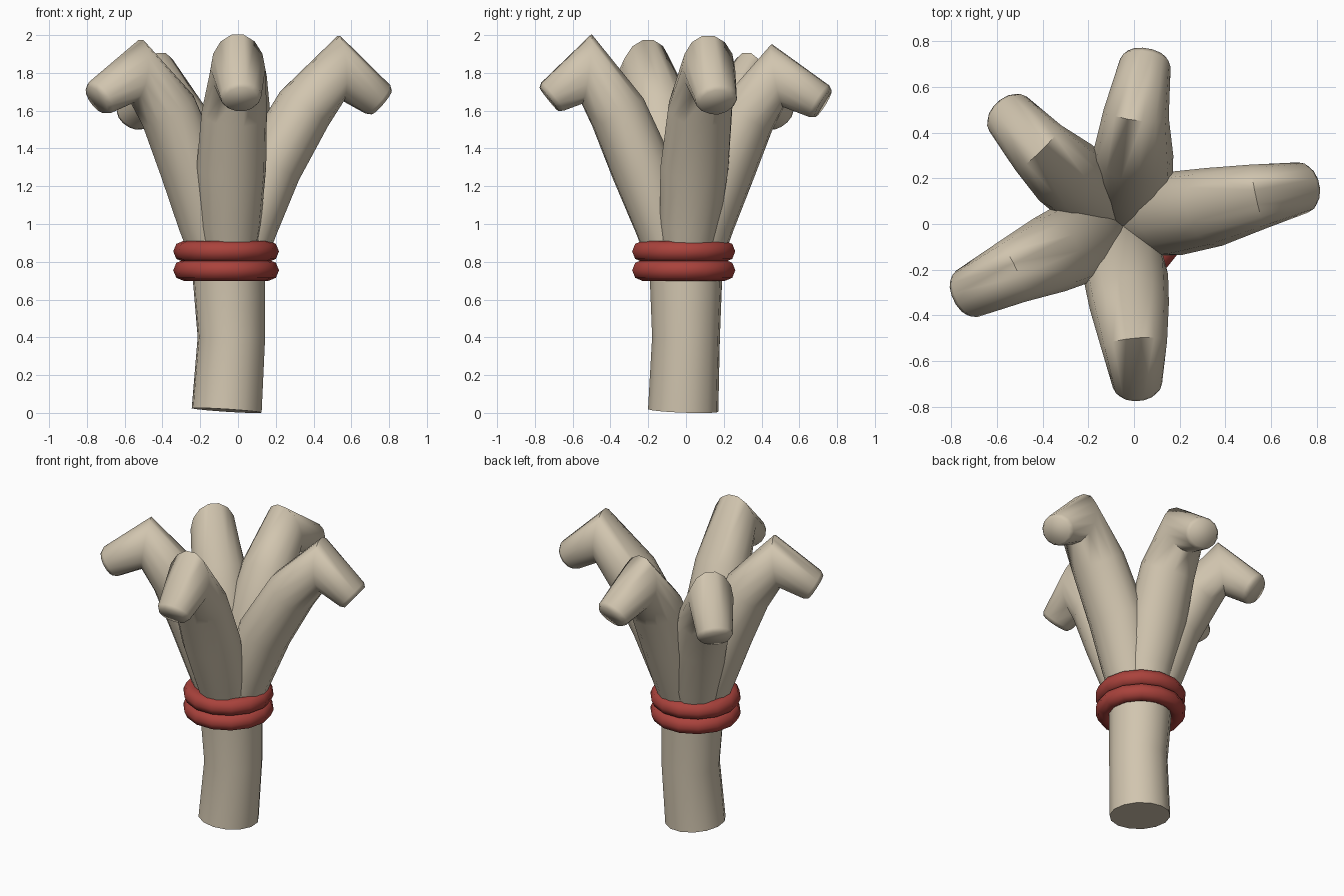
import bpy, bmesh, math
from mathutils import Vector

cube = bpy.data.objects.get("Cube")
if cube:
    bpy.data.objects.remove(cube, do_unlink=True)


def material(name, rgb):
    m = bpy.data.materials.new(name)
    m.use_nodes = True
    m.diffuse_color = (*rgb, 1)
    m.node_tree.nodes["Principled BSDF"].inputs["Base Color"].default_value = (*rgb, 1)
    return m


tan = material("tan", (0.64, 0.56, 0.43))
red = material("red", (0.40, 0.055, 0.045))


def smooth(obj, angle):
    bpy.ops.object.select_all(action='DESELECT')
    obj.select_set(True)
    bpy.context.view_layer.objects.active = obj
    bpy.ops.object.shade_smooth_by_angle(angle=math.radians(angle))


def tube(name, path, mat, widen=1.0, sides=14):
    """Sweep a round section along (x, y, z, radius) points with mitred bends."""
    pts = [Vector(p[:3]) for p in path]
    radii = [p[3] for p in path]
    # a slightly smaller last ring softens the rim of the end
    end = (pts[-1] - pts[-2]).normalized()
    pts.append(pts[-1] + end * 0.025)
    radii.append(radii[-1] * 0.84)
    flat = pts[-1] - pts[0]
    side = Vector((0, 0, 1)).cross(Vector((flat.x, flat.y, 0))).normalized()
    bm = bmesh.new()
    rings = []
    for i, (p, r) in enumerate(zip(pts, radii)):
        before = (p - pts[i - 1]).normalized() if i else (pts[1] - p).normalized()
        after = (pts[i + 1] - p).normalized() if i + 1 < len(pts) else before
        tangent = (before + after).normalized()
        across = side - tangent * side.dot(tangent)
        across.normalize()
        up = tangent.cross(across) / max(0.6, tangent.dot(before))
        ring = []
        for k in range(sides):
            a = math.tau * k / sides
            ring.append(bm.verts.new(p + across * (r * widen * math.cos(a)) + up * (r * math.sin(a))))
        rings.append(ring)
    for a, b in zip(rings, rings[1:]):
        for k in range(sides):
            n = (k + 1) % sides
            bm.faces.new((a[k], a[n], b[n], b[k]))
    bm.faces.new(rings[0][::-1])
    bm.faces.new(rings[-1])
    bmesh.ops.recalc_face_normals(bm, faces=bm.faces)
    mesh = bpy.data.meshes.new(name)
    bm.to_mesh(mesh)
    bm.free()
    mesh.materials.append(mat)
    obj = bpy.data.objects.new(name, mesh)
    bpy.context.collection.objects.link(obj)
    smooth(obj, 75)
    return obj


# Stem
tube("stem", [(-0.06, -0.015, 0.013, 0.187), (-0.035, 0, 0.4, 0.18),
              (-0.048, 0, 0.7, 0.192), (-0.05, 0, 0.93, 0.2)], tan)

# Five bent branches: root, shaft, knuckle, tip
branches = {
    "left_branch": [(0.0, 0.0, 0.7, 0.10), (0.07, 0.02, 1.0, 0.145), (0.17, 0.045, 1.3, 0.165),
                    (0.35, 0.075, 1.61, 0.155), (0.545, 0.12, 1.825, 0.128), (0.74, 0.16, 1.66, 0.1)],
    "front_branch": [(-0.04, -0.06, 0.7, 0.10), (-0.04, -0.13, 1.0, 0.145), (-0.035, -0.235, 1.3, 0.165),
                     (-0.02, -0.36, 1.59, 0.155), (0.0, -0.525, 1.82, 0.13), (0.015, -0.705, 1.675, 0.097)],
    "back_branch": [(-0.04, 0.05, 0.7, 0.10), (-0.02, 0.11, 1.0, 0.145), (-0.015, 0.205, 1.3, 0.165),
                    (0.0, 0.32, 1.57, 0.155), (0.01, 0.485, 1.785, 0.128), (0.05, 0.705, 1.65, 0.1)],
    "back_right_branch": [(-0.09, 0.03, 0.7, 0.10), (-0.14, 0.09, 1.0, 0.14), (-0.21, 0.15, 1.3, 0.15),
                          (-0.3, 0.225, 1.53, 0.15), (-0.42, 0.335, 1.735, 0.125), (-0.55, 0.48, 1.58, 0.1)],
    "right_branch": [(-0.1, -0.02, 0.7, 0.10), (-0.17, -0.04, 1.0, 0.145), (-0.25, -0.08, 1.3, 0.165),
                     (-0.37, -0.135, 1.6, 0.155), (-0.535, -0.21, 1.81, 0.128), (-0.73, -0.305, 1.67, 0.1)],
}
for name, path in branches.items():
    tube(name, path, tan, widen=1.12)

# Two binding rings
for name, z in (("lower_ring", 0.755), ("upper_ring", 0.855)):
    bpy.ops.mesh.primitive_torus_add(location=(-0.063, -0.012, z), major_radius=0.224,
                                     minor_radius=0.056, major_segments=14, minor_segments=8)
    ring = bpy.context.object
    ring.name = name
    ring.data.materials.append(red)
    smooth(ring, 60)
